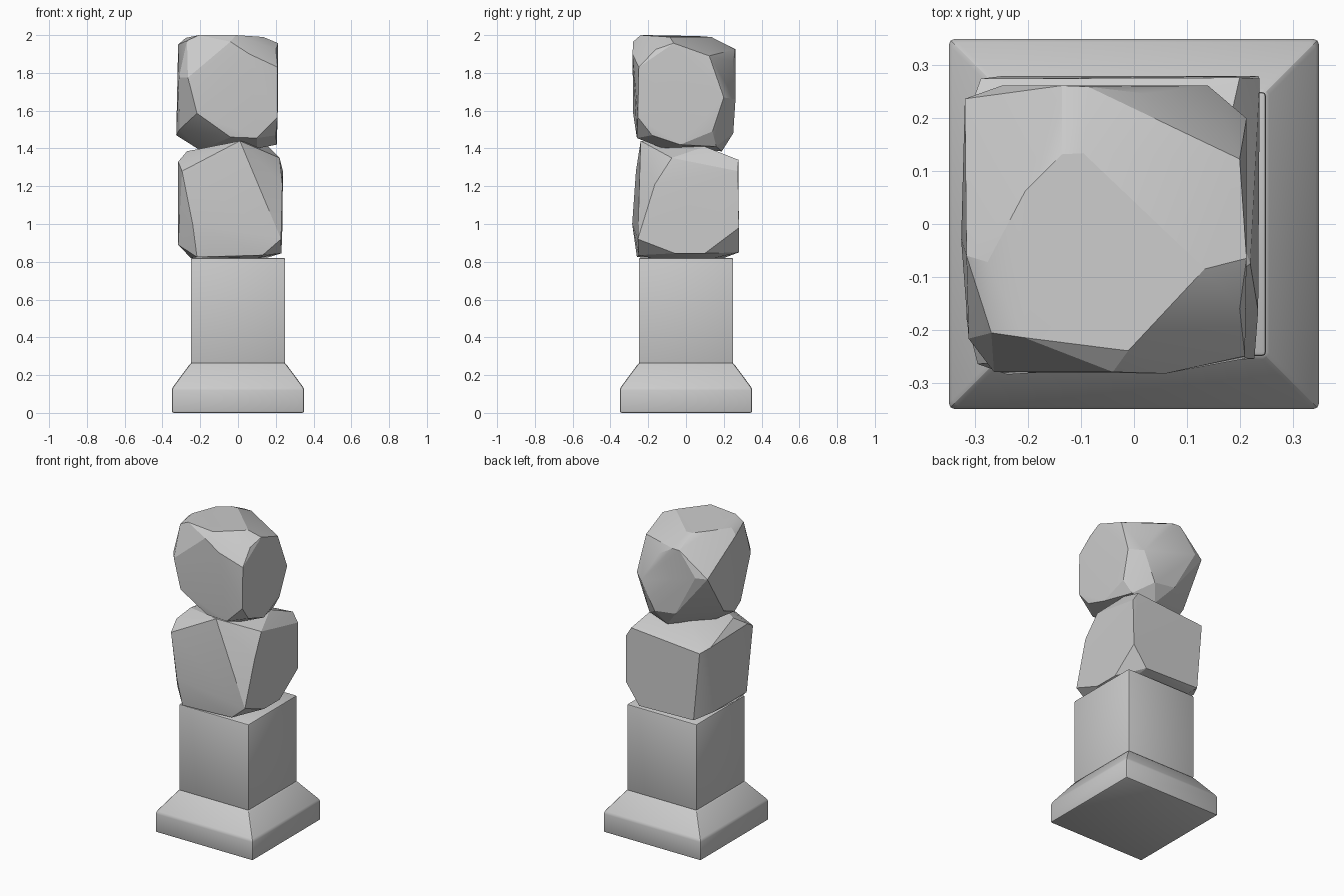
import bpy, bmesh, math

old = bpy.data.objects.get("Cube")
if old:
    bpy.data.objects.remove(old, do_unlink=True)

stone = bpy.data.materials.new("grey_stone")
stone.use_nodes = True
GREY = (0.6, 0.6, 0.6, 1)
stone.diffuse_color = GREY
stone.node_tree.nodes["Principled BSDF"].inputs["Base Color"].default_value = GREY


def finish(name, bm, angle):
    """Turn a bmesh into a shaded stone object."""
    bmesh.ops.recalc_face_normals(bm, faces=bm.faces)
    mesh = bpy.data.meshes.new(name)
    bm.to_mesh(mesh)
    bm.free()
    mesh.materials.append(stone)
    obj = bpy.data.objects.new(name, mesh)
    bpy.context.collection.objects.link(obj)
    bpy.ops.object.select_all(action='DESELECT')
    obj.select_set(True)
    bpy.context.view_layer.objects.active = obj
    bpy.ops.object.shade_smooth_by_angle(angle=math.radians(angle))
    return obj


def square_stack(name, levels, bevel):
    """Square column through (half width, height) levels with bevelled edges."""
    bm = bmesh.new()
    rings = [[bm.verts.new((sx * w, sy * w, z))
              for sx, sy in ((-1, -1), (1, -1), (1, 1), (-1, 1))]
             for w, z in levels]
    bm.faces.new(rings[0])
    bm.faces.new(rings[-1])
    for low, high in zip(rings, rings[1:]):
        for i in range(4):
            j = (i + 1) % 4
            bm.faces.new((low[i], low[j], high[j], high[i]))
    bmesh.ops.bevel(bm, geom=bm.edges[:], offset=bevel, segments=2,
                    profile=0.5, affect='EDGES')
    return finish(name, bm, 30)


def boulder(name, points):
    """Chiselled rock: hull of its corner points, near-flat facets merged."""
    bm = bmesh.new()
    for p in points:
        bm.verts.new(p)
    hull = bmesh.ops.convex_hull(bm, input=bm.verts[:])
    loose = {g for g in hull["geom_interior"] + hull["geom_unused"]
             if isinstance(g, bmesh.types.BMVert)}
    bmesh.ops.delete(bm, geom=list(loose), context='VERTS')
    bmesh.ops.dissolve_limit(bm, angle_limit=math.radians(4),
                             verts=bm.verts[:], edges=bm.edges[:])
    return finish(name, bm, 20)


# Pedestal
square_stack("plinth", [(.35, 0), (.35, .13), (.25, .265)], .01)
square_stack("pedestal_block", [(.25, .26), (.25, .82)], .008)

# Lower boulder
boulder("lower_boulder", [
    # front and right-hand facets
    (-.296, -.265, 1.28), (.01, -.24, 1.44), (.228, -.255, .92),
    (.13, -.25, .835), (-.217, -.26, .825), (-.24, -.285, 1.0),
    (.22, -.075, 1.35), (.235, -.165, 1.21), (.235, .085, 1.24),
    (.238, .275, 1.28), (.235, .28, .98), (.23, .1, .845), (.23, -.06, .845),
    # back and left-hand facets
    (.2, .277, 1.34), (-.29, .275, 1.30), (-.25, .28, .86), (.14, .28, .85),
    (-.317, -.18, 1.33), (-.317, .2, 1.32), (-.317, -.17, .89), (-.317, .17, .89),
    # crown and underside
    (.16, .1, 1.41), (.0, -.1, 1.43), (-.1, .1, 1.40), (-.27, -.1, 1.385),
    (-.25, -.15, .82), (-.2, .2, .82), (.15, .15, .82), (.1, -.18, .82),
])

# Upper boulder
boulder("upper_boulder", [
    # crown
    (-.096, .134, 1.99), (-.136, .132, 1.99), (-.206, .062, 1.995),
    (-.277, -.072, 1.985), (-.208, -.215, 2), (-.011, -.24, 2), (.134, -.085, 1.99),
    # front facets
    (-.04, -.28, 1.965), (.06, -.283, 1.90), (.21, -.25, 1.83),
    (-.265, -.28, 1.775), (-.217, -.28, 1.586), (-.04, -.26, 1.46),
    (.1, -.26, 1.455), (.21, -.255, 1.565), (-.27, -.206, 1.97),
    # right-hand facets
    (.213, -.065, 1.957), (.2, -.16, 1.925), (.2, .123, 1.89),
    (.213, .2, 1.67), (.2, .14, 1.49), (.205, -.03, 1.42), (.2, -.18, 1.47),
    # back facets
    (.02, .247, 1.86), (-.087, .26, 1.925), (-.136, .262, 1.925),
    (.14, .262, 1.66), (.05, .25, 1.48), (-.1, .25, 1.5), (-.25, .262, 1.776),
    # left-hand facets
    (-.317, -.06, 1.95), (-.313, -.217, 1.775), (-.32, .237, 1.776),
    (-.32, .08, 1.87), (-.327, -.03, 1.47), (-.32, .07, 1.51), (-.31, -.12, 1.5),
    # underside
    (-.2, -.02, 1.39), (.15, .16, 1.41), (0, .19, 1.385), (.1, -.12, 1.4),
])
